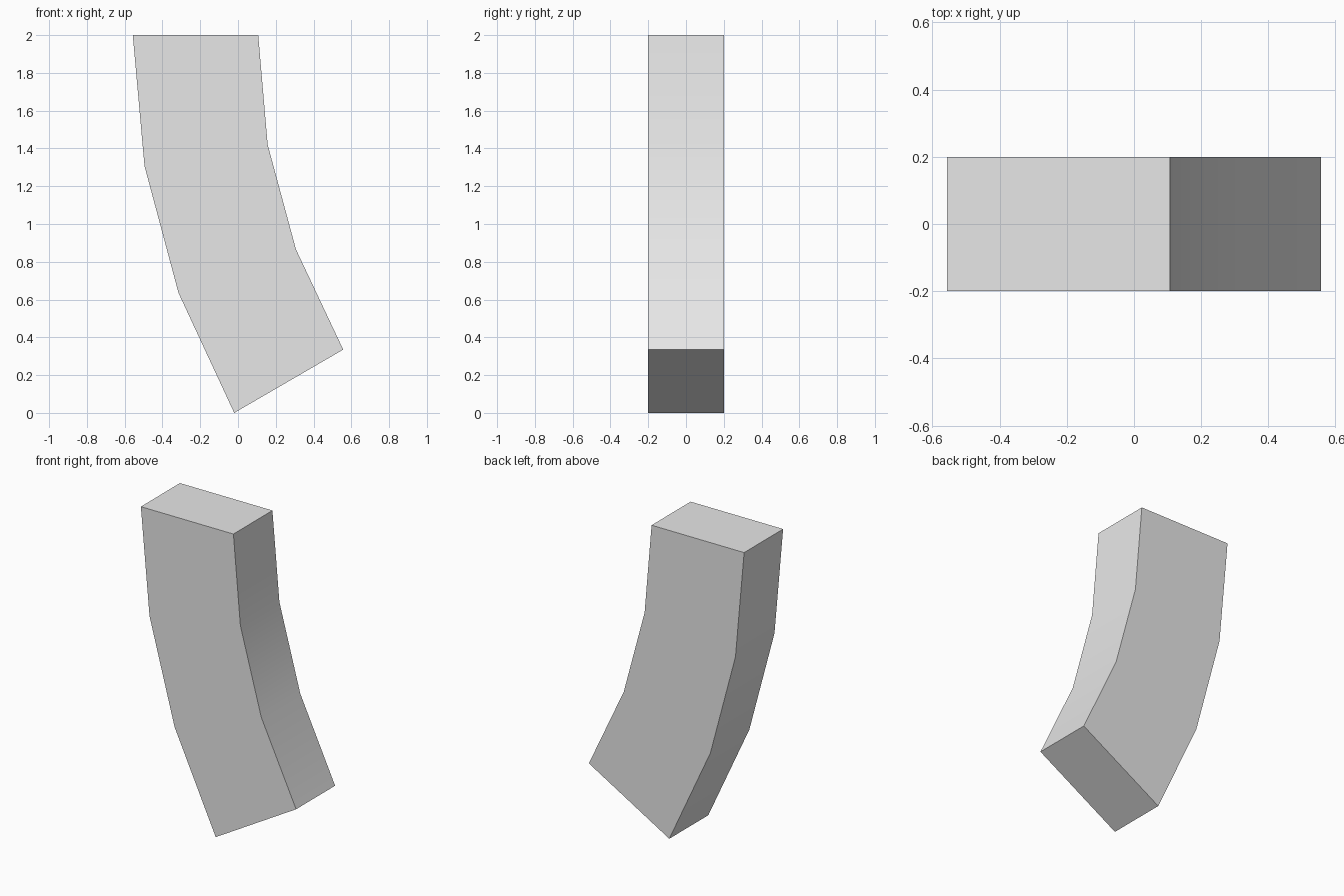
import bpy
import bmesh
from math import radians
from mathutils import Vector

default_cube = bpy.data.objects.get("Cube")
if default_cube:
    bpy.data.objects.remove(default_cube, do_unlink=True)

# Plain light grey
grey = bpy.data.materials.new("light_grey")
grey.use_nodes = True
colour = (0.8, 0.8, 0.8, 1)
grey.diffuse_color = colour
grey.node_tree.nodes["Principled BSDF"].inputs["Base Color"].default_value = colour

# Outer and inner edge of the bend, from top to bottom (x, z)
outer = [(-0.557, 2), (-0.495, 1.307), (-0.315, 0.635), (-0.02, 0)]
inner = [(0.107, 2), (0.157, 1.42), (0.307, 0.865), (0.557, 0.335)]
half_depth = 0.2

# Flat profile strip, extruded front to back
bm = bmesh.new()
rows = [[bm.verts.new((x, -half_depth, z)) for x, z in pair]
        for pair in zip(outer, inner)]
strip = [bm.faces.new((a[0], b[0], b[1], a[1])) for a, b in zip(rows, rows[1:])]
result = bmesh.ops.extrude_face_region(bm, geom=strip, use_keep_orig=True)
back = [v for v in result["geom"] if isinstance(v, bmesh.types.BMVert)]
bmesh.ops.translate(bm, verts=back, vec=Vector((0, 2 * half_depth, 0)))
bmesh.ops.recalc_face_normals(bm, faces=bm.faces)

mesh = bpy.data.meshes.new("curved_block")
bm.to_mesh(mesh)
bm.free()
mesh.materials.append(grey)
block = bpy.data.objects.new("curved_block", mesh)
bpy.context.collection.objects.link(block)

# Smooth along the bend, sharp at the corners
bpy.ops.object.select_all(action="DESELECT")
block.select_set(True)
bpy.context.view_layer.objects.active = block
bpy.ops.object.shade_smooth_by_angle(angle=radians(30))
